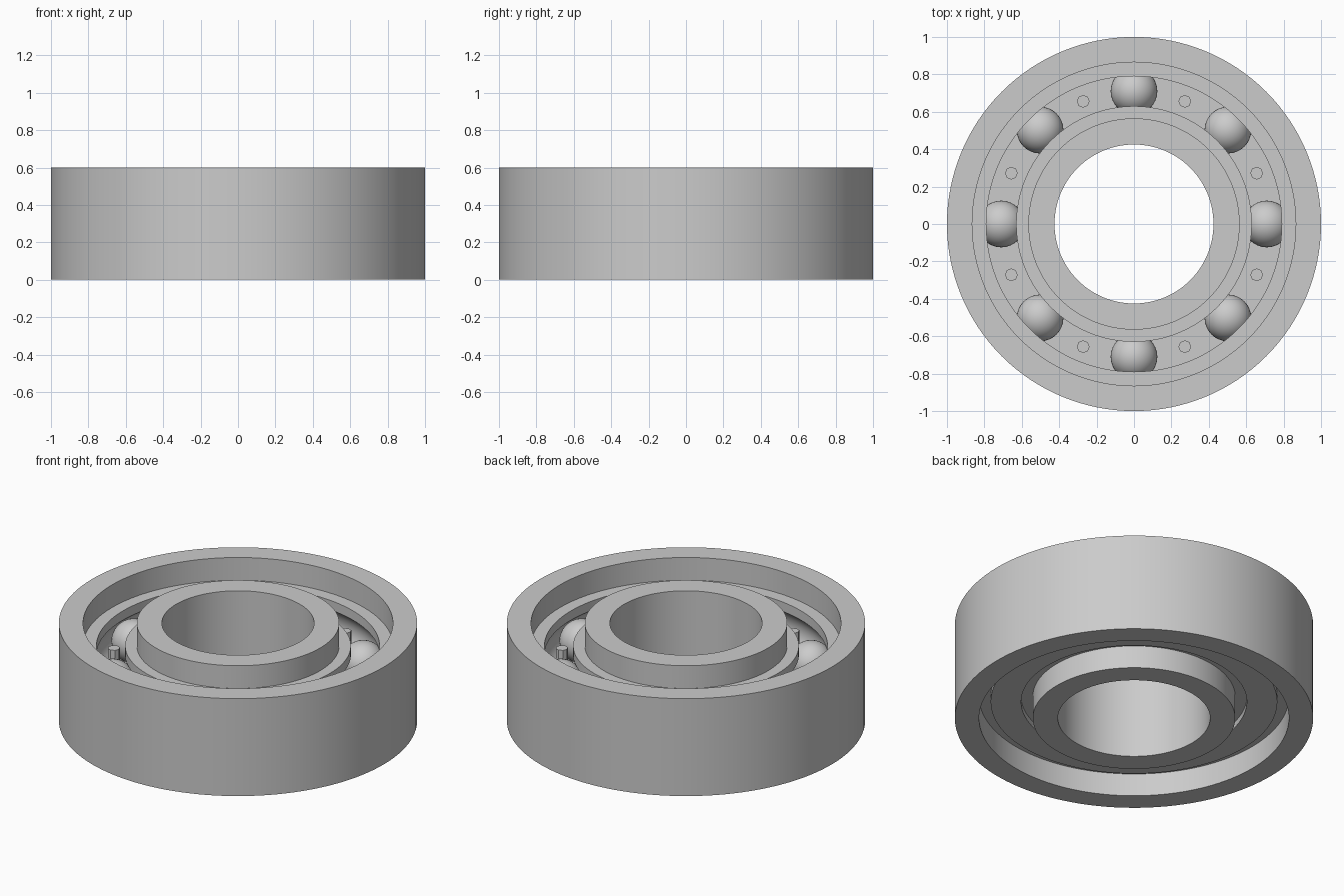
import bpy
import bmesh
from math import acos, cos, pi, radians, sin

cube = bpy.data.objects.get("Cube")
if cube:
    bpy.data.objects.remove(cube, do_unlink=True)

steel = bpy.data.materials.new("plain_grey_steel")
steel.use_nodes = True
grey = (0.6, 0.6, 0.6, 1.0)
steel.diffuse_color = grey
steel.node_tree.nodes["Principled BSDF"].inputs["Base Color"].default_value = grey

HEIGHT, MID = 0.6, 0.3
STEP = 0.14              # depth of the recess on both faces
TRACK = 0.71             # radius of the circle the balls run on
BALL, GROOVE = 0.125, 0.13
LIP = 0.08               # half width of the gap between the rings


def finish(bm, name):
    bmesh.ops.recalc_face_normals(bm, faces=bm.faces)
    mesh = bpy.data.meshes.new(name)
    bm.to_mesh(mesh)
    bm.free()
    obj = bpy.data.objects.new(name, mesh)
    bpy.context.collection.objects.link(obj)
    mesh.materials.append(steel)
    bpy.ops.object.select_all(action="DESELECT")
    obj.select_set(True)
    bpy.context.view_layer.objects.active = obj
    bpy.ops.object.shade_smooth_by_angle(angle=radians(30))
    return obj


def lathe(name, profile, segments=128):
    """Revolve a closed (radius, height) outline around z."""
    bm = bmesh.new()
    rings = []
    for i in range(segments):
        a = 2 * pi * i / segments
        rings.append([bm.verts.new((r * cos(a), r * sin(a), z)) for r, z in profile])
    count = len(profile)
    for i in range(segments):
        here, there = rings[i], rings[(i + 1) % segments]
        for j in range(count):
            k = (j + 1) % count
            bm.faces.new((here[j], there[j], there[k], here[k]))
    return finish(bm, name)


def groove(side, steps=12):
    """Ball track arc from bottom to top; side is 1 outward, -1 inward."""
    limit = acos(LIP / GROOVE)
    angles = [limit * (2 * i / steps - 1) for i in range(steps + 1)]
    return [(TRACK + side * GROOVE * cos(a), MID + GROOVE * sin(a)) for a in angles]


def race(name, face, shoulder, side):
    """Bearing ring: plain face, recessed shoulder and ball track."""
    lip = TRACK + side * LIP
    lathe(name, [(face, 0), (shoulder, 0), (shoulder, STEP), (lip, STEP)]
          + groove(side)
          + [(lip, HEIGHT - STEP), (shoulder, HEIGHT - STEP),
             (shoulder, HEIGHT), (face, HEIGHT)])


# Outer and inner rings
race("outer_ring", 1.0, 0.865, 1)
race("inner_ring", 0.425, 0.565, -1)

# Spacer plate closing the underside
lathe("spacer_plate", [(0.63, 0.105), (0.80, 0.105), (0.80, STEP), (0.63, STEP)])

# Balls, with spacer pegs between them
PEG_TOP, PEG_BASE = 0.375, 0.13
for i in range(8):
    a = i * pi / 4
    bm = bmesh.new()
    bmesh.ops.create_uvsphere(bm, u_segments=32, v_segments=20, radius=BALL)
    ball = finish(bm, f"ball_{i + 1}")
    ball.location = (TRACK * cos(a), TRACK * sin(a), MID)

    a += pi / 8
    bm = bmesh.new()
    bmesh.ops.create_cone(bm, cap_ends=True, segments=8, radius1=0.034,
                          radius2=0.034, depth=PEG_TOP - PEG_BASE)
    peg = finish(bm, f"spacer_peg_{i + 1}")
    peg.location = (TRACK * cos(a), TRACK * sin(a), (PEG_TOP + PEG_BASE) / 2)
    for poly in peg.data.polygons:
        poly.use_smooth = abs(poly.normal.z) < 0.5
